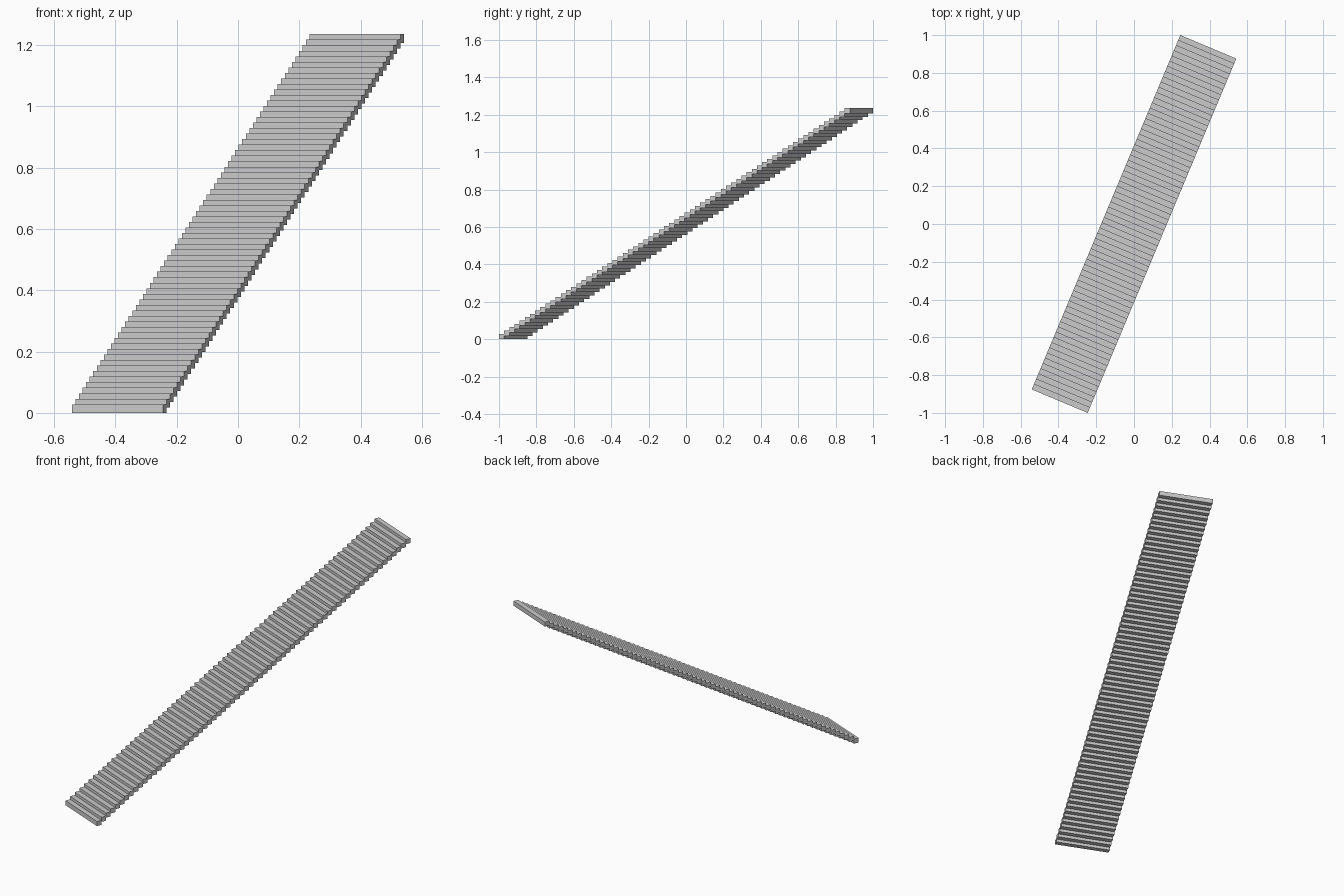
import bpy, bmesh, math
from mathutils import Matrix, Vector

if "Cube" in bpy.data.objects:
    bpy.data.objects.remove(bpy.data.objects["Cube"])

STEPS = 68
LENGTH, WIDTH, HEIGHT = 2.034, 0.3214, 1.235
SLAB = 0.028                      # slab thickness, overlaps the next riser
ANGLE = math.radians(22.75)
going = LENGTH / STEPS
riser = (HEIGHT - SLAB) / (STEPS - 1)

# Lowest step slab, placed at the front end of the flight
bm = bmesh.new()
place = Matrix.Translation(Vector((0, -LENGTH / 2 + going / 2, SLAB / 2)))
bmesh.ops.create_cube(bm, size=1, matrix=place @ Matrix.Diagonal((WIDTH, going, SLAB, 1)))
mesh = bpy.data.meshes.new("stair_flight")
bm.to_mesh(mesh)
bm.free()
flight = bpy.data.objects.new("stair_flight", mesh)
bpy.context.collection.objects.link(flight)

# Repeat the slab up and back along the flight
array = flight.modifiers.new("steps", 'ARRAY')
array.count = STEPS
array.use_relative_offset = False
array.use_constant_offset = True
array.constant_offset_displace = (0, going, riser)

# Turn the whole flight in plan
flight.rotation_euler.z = -ANGLE
